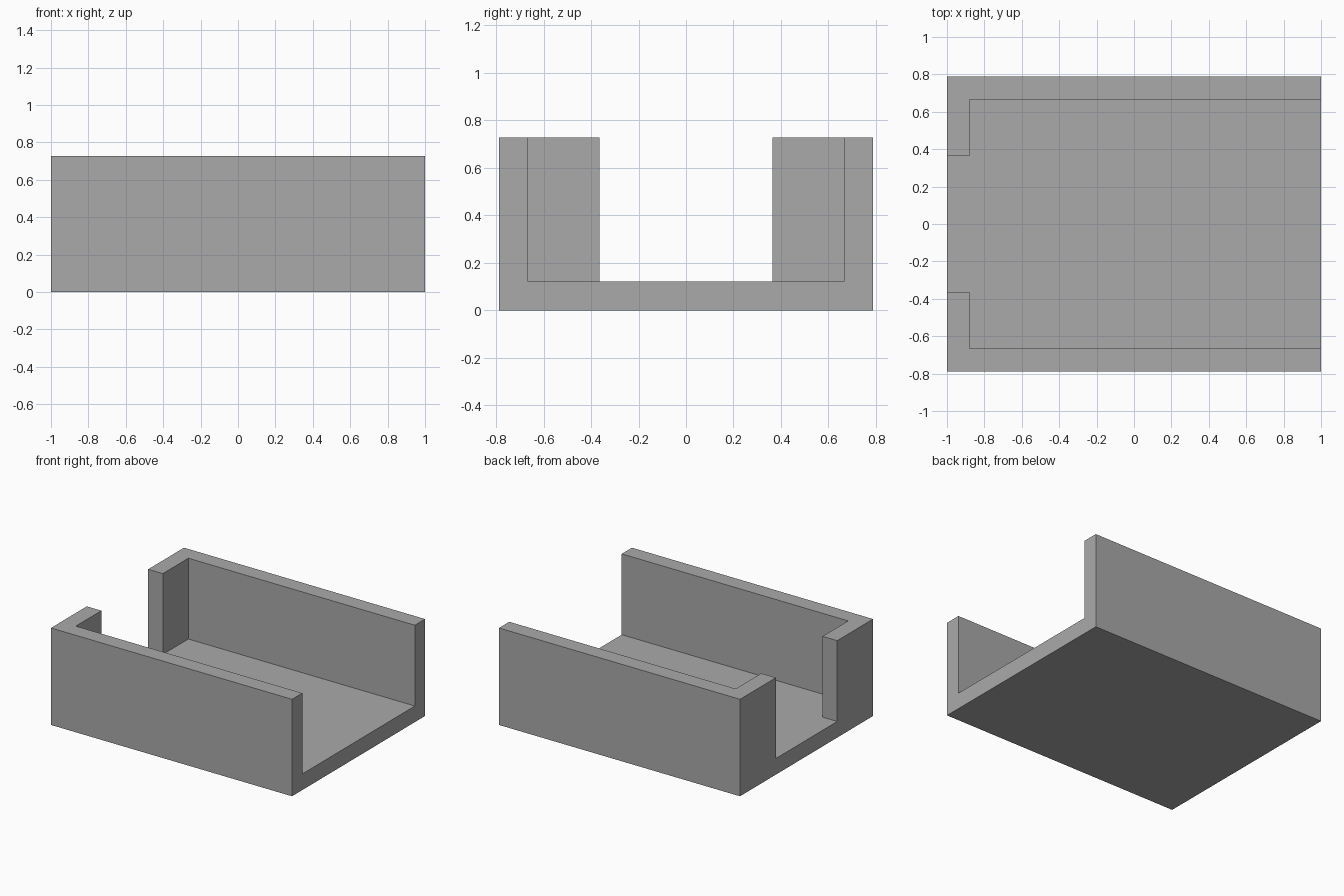
import bpy
import bmesh

# Remove the default object
default = bpy.data.objects.get("Cube")
if default:
    bpy.data.objects.remove(default, do_unlink=True)

# The longest side is 16.5 wall thicknesses
WALL = 2 / 16.5
HALF_LENGTH = 1.0
HALF_WIDTH = 6.5 * WALL
HEIGHT = 6 * WALL
HALF_OPENING = 3 * WALL
OVER = 0.2  # overshoot of the cutter


def prism(name, outline, bottom, top):
    """Extrude a closed outline (x, y) from bottom to top."""
    bm = bmesh.new()
    face = bm.faces.new([bm.verts.new((x, y, bottom)) for x, y in outline])
    extruded = bmesh.ops.extrude_face_region(bm, geom=[face])["geom"]
    verts = [v for v in extruded if isinstance(v, bmesh.types.BMVert)]
    bmesh.ops.translate(bm, verts=verts, vec=(0, 0, top - bottom))
    bmesh.ops.recalc_face_normals(bm, faces=bm.faces[:])
    mesh = bpy.data.meshes.new(name)
    bm.to_mesh(mesh)
    bm.free()
    obj = bpy.data.objects.new(name, mesh)
    bpy.context.collection.objects.link(obj)
    return obj


def mirrored(half):
    """Complete a half outline across the x axis."""
    return half + [(x, -y) for x, y in reversed(half)]


# Solid block for the tray
tray = prism("open_tray", mirrored([(-HALF_LENGTH, HALF_WIDTH), (HALF_LENGTH, HALF_WIDTH)]),
             0, HEIGHT)

# Cavity: open at the +x end, with a narrower gap between the -x end walls
inner_x = -HALF_LENGTH + WALL
inner_y = HALF_WIDTH - WALL
cavity = prism("cavity_cutter", mirrored([
    (-HALF_LENGTH - OVER, HALF_OPENING),
    (inner_x, HALF_OPENING),
    (inner_x, inner_y),
    (HALF_LENGTH + OVER, inner_y),
]), WALL, HEIGHT + OVER)
cavity.hide_render = True

# Cut the cavity and drop the cutter
cut = tray.modifiers.new("cavity", "BOOLEAN")
cut.operation = "DIFFERENCE"
cut.solver = "EXACT"
cut.object = cavity
bpy.context.view_layer.objects.active = tray
bpy.ops.object.modifier_apply(modifier=cut.name)
bpy.data.objects.remove(cavity, do_unlink=True)

# Plain grey colour
grey = bpy.data.materials.new("grey")
grey.use_nodes = True
colour = (0.4, 0.4, 0.4, 1)
grey.diffuse_color = colour
grey.node_tree.nodes["Principled BSDF"].inputs["Base Color"].default_value = colour
tray.data.materials.clear()
tray.data.materials.append(grey)
